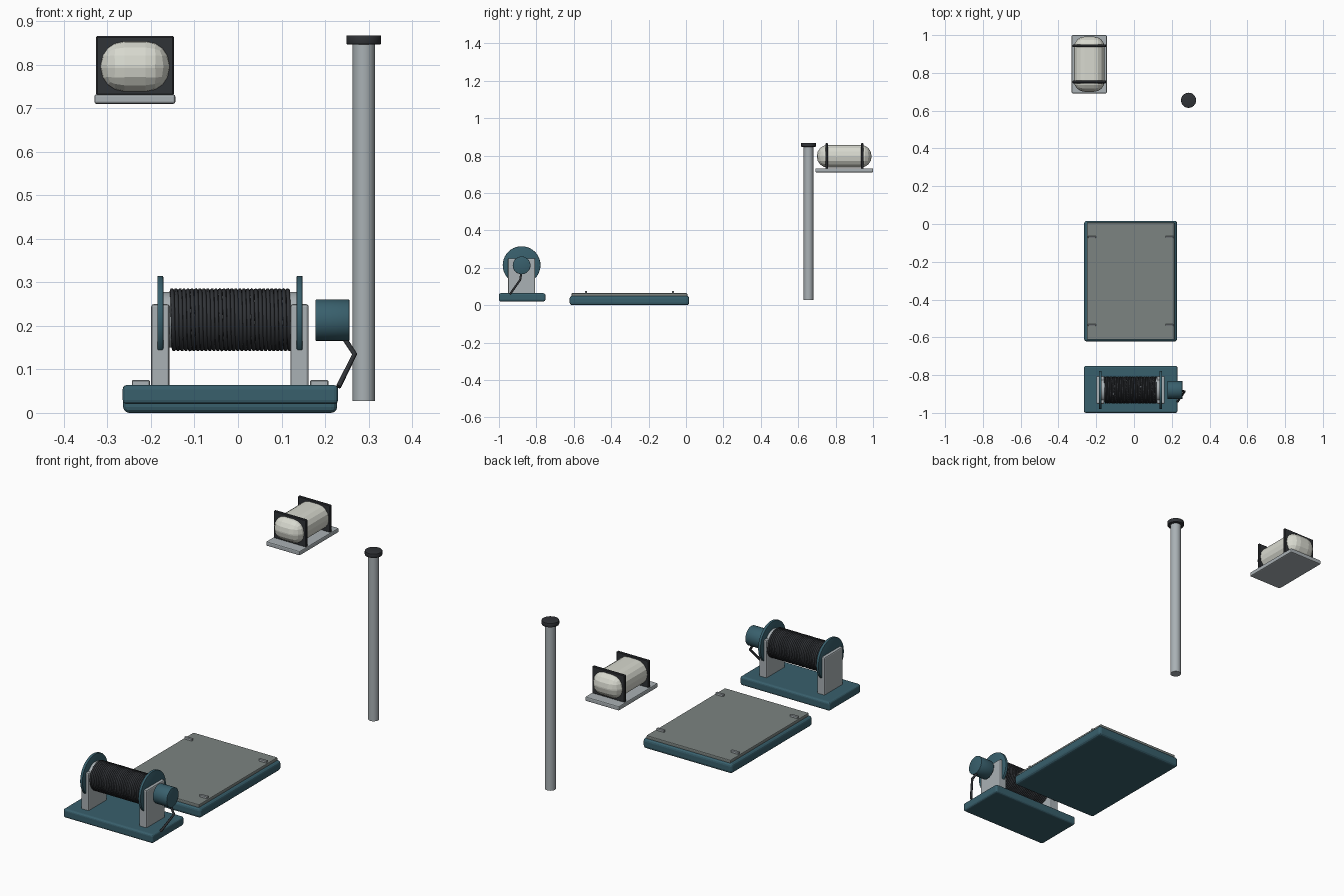
import bpy, math
from mathutils import Vector

if "Cube" in bpy.data.objects:
    bpy.data.objects.remove(bpy.data.objects["Cube"])


def material(name, rgb):
    m = bpy.data.materials.new(name)
    m.diffuse_color = (*rgb, 1)
    m.use_nodes = True
    m.node_tree.nodes["Principled BSDF"].inputs["Base Color"].default_value = m.diffuse_color
    return m


TEAL = material("teal_paint", (0.04, 0.115, 0.15))
STEEL = material("steel", (0.40, 0.44, 0.46))
DECK = material("deck_grey", (0.20, 0.23, 0.22))
DARK = material("dark_rubber", (0.03, 0.033, 0.038))
CREAM = material("cream_tank", (0.68, 0.69, 0.62))


def finish(ob, name, mat, bevel, segments, smooth=True):
    ob.name = name
    ob.data.materials.append(mat)
    if bevel:
        mod = ob.modifiers.new("bevel", 'BEVEL')
        mod.width = bevel
        mod.segments = segments
        mod.limit_method = 'ANGLE'
        mod.angle_limit = math.radians(40)
        bpy.ops.object.modifier_apply(modifier=mod.name)
    if smooth:
        bpy.ops.object.shade_smooth_by_angle(angle=math.radians(30))
    return ob


def box(name, lo, hi, mat, bevel=0.0, segments=2, smooth=False):
    lo, hi = Vector(lo), Vector(hi)
    bpy.ops.mesh.primitive_cube_add(size=1, location=(lo + hi) / 2)
    ob = bpy.context.object
    ob.scale = hi - lo
    bpy.ops.object.transform_apply(location=False, rotation=False, scale=True)
    return finish(ob, name, mat, bevel, segments, smooth)


def cylinder(name, centre, radius, length, mat, axis='Z', bevel=0.0, sides=32):
    rot = (0, math.pi / 2, 0) if axis == 'X' else (0, 0, 0)
    bpy.ops.mesh.primitive_cylinder_add(vertices=sides, radius=radius, depth=length,
                                        location=centre, rotation=rot)
    return finish(bpy.context.object, name, mat, bevel, 2)


def tube(name, points, radius, mat, resolution=2):
    cu = bpy.data.curves.new(name, 'CURVE')
    cu.dimensions = '3D'
    cu.bevel_depth = radius
    cu.bevel_resolution = resolution
    cu.use_fill_caps = True
    sp = cu.splines.new('POLY')
    sp.points.add(len(points) - 1)
    for p, co in zip(sp.points, points):
        p.co = (*co, 1)
    ob = bpy.data.objects.new(name, cu)
    bpy.context.collection.objects.link(ob)
    cu.materials.append(mat)
    return ob


# Floor platform: teal slab, grey deck and four low cleats
box("platform_slab", (-0.264, -0.622, 0), (0.228, 0.017, 0.05), TEAL, 0.014, 3)
box("platform_deck", (-0.25, -0.612, 0.045), (0.214, 0.007, 0.064), DECK, 0.004, 2)
for x in (-0.223, 0.187):
    for y in (-0.535, -0.069):
        box("deck_cleat", (x - 0.021, y - 0.006, 0.06), (x + 0.021, y + 0.006, 0.075),
            STEEL, 0.002, 1)

# Winch base and uprights
AX_Y, AX_Z, MID_X = -0.879, 0.214, -0.0185
box("winch_base", (-0.265, -1.0, 0.02), (0.23, -0.752, 0.064), TEAL, 0.01, 3)
for side in (-1, 1):
    x = MID_X + side * 0.16
    box("winch_upright", (x - 0.021, AX_Y - 0.073, 0.055), (x + 0.021, AX_Y + 0.073, 0.25),
        STEEL, 0.006, 2)
    cylinder("drum_flange", (x, AX_Y, AX_Z), 0.101, 0.014, TEAL, 'X', 0.003, 40)

# Drum core with the wound cable
cylinder("drum_core", (MID_X, AX_Y, AX_Z), 0.064, 0.32, STEEL, 'X')
turns, steps = 30, 28
coil = []
for i in range(turns * steps + 1):
    a = 2 * math.pi * i / steps
    coil.append((-0.154 + 0.275 * i / (turns * steps),
                 AX_Y + 0.0675 * math.cos(a), AX_Z + 0.0675 * math.sin(a)))
tube("wound_cable", coil, 0.005, DARK, 1)

# Motor and its power lead
cylinder("winch_motor", (0.217, AX_Y, AX_Z - 0.001), 0.0475, 0.078, TEAL, 'X', 0.002)
tube("motor_lead", [(0.24, AX_Y, 0.178), (0.268, -0.887, 0.135), (0.231, -0.94, 0.06)],
     0.006, DARK)

# Tall post with a dark cap
cylinder("post", (0.289, 0.655, 0.44), 0.0255, 0.826, STEEL)
cylinder("post_cap", (0.289, 0.655, 0.857), 0.04, 0.021, DARK, 'Z', 0.003)

# Tank on its tray, held by two straps
box("tank_tray", (-0.33, 0.692, 0.71), (-0.144, 1.0, 0.732), STEEL, 0.005, 2)
box("tank_body", (-0.318, 0.7, 0.736), (-0.155, 0.992, 0.856), CREAM, 0.057, 4)
for y in (0.752, 0.943):
    box("tank_strap", (-0.326, y - 0.007, 0.73), (-0.147, y + 0.007, 0.866), DARK, 0.003, 1)
